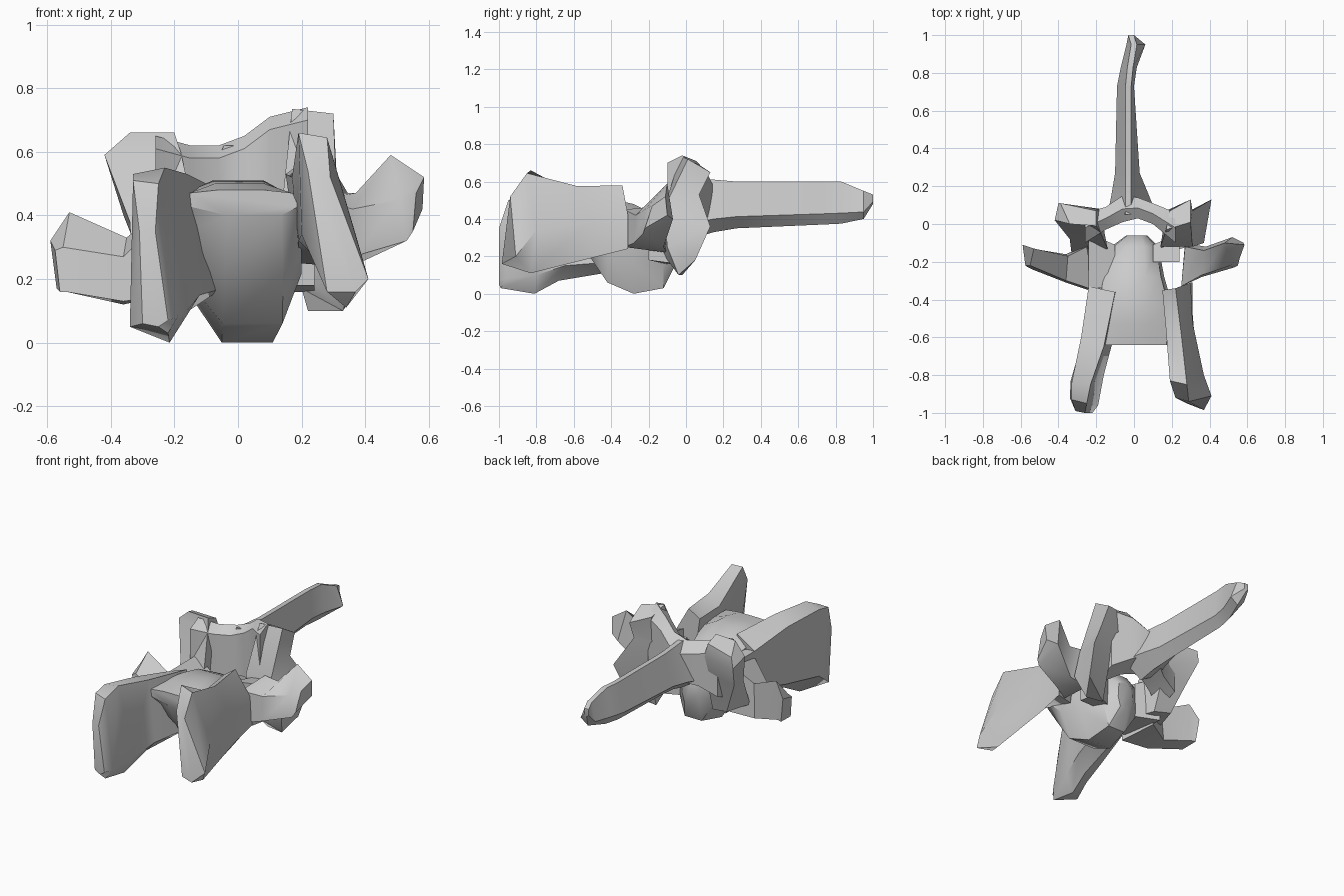
import bpy, bmesh
from math import radians


def loft(name, rings, angle=38):
    """Skin equal-sized rings of (x, y, z) points and close both ends."""
    bm = bmesh.new()
    rows = [[bm.verts.new(p) for p in r] for r in rings]
    n = len(rows[0])
    for a, b in zip(rows, rows[1:]):
        for i in range(n):
            j = (i + 1) % n
            bm.faces.new((a[i], a[j], b[j], b[i]))
    bm.faces.new(rows[0])
    bm.faces.new(rows[-1][::-1])
    bmesh.ops.recalc_face_normals(bm, faces=bm.faces)
    me = bpy.data.meshes.new(name)
    bm.to_mesh(me)
    bm.free()
    ob = bpy.data.objects.new(name, me)
    bpy.context.collection.objects.link(ob)
    bpy.ops.object.select_all(action='DESELECT')
    ob.select_set(True)
    bpy.context.view_layer.objects.active = ob
    bpy.ops.object.shade_smooth_by_angle(angle=radians(angle))
    return ob


# Long rear spine: y, left x, right x, ridge x, top z, bottom z
def spine_ring(y, xl, xr, xt, zt, zb):
    zm = zb + 0.25 * (zt - zb)
    return [(xt - .015, y, zt), (xt + .015, y, zt), (xr, y, zm),
            ((xl + xr) / 2, y, zb), (xl, y, zm)]


loft("rear_spine", [spine_ring(*s) for s in [
    (.05, -.14, .12, -.03, .62, .30), (.15, -.12, .08, -.03, .61, .33),
    (.27, -.10, .03, -.03, .60, .35), (.73, -.09, .00, -.03, .60, .37),
    (.83, -.07, .015, -.02, .60, .375), (.95, -.04, .06, .00, .55, .40),
    (1.0, -.03, .00, -.015, .53, .48)]])


# Central body: y, left x, right x, bottom z, top z
def body_ring(y, xl, xr, zb, zt):
    w, h = xr - xl, zt - zb
    return [(xl + .38 * w, y, zb), (xr - .15 * w, y, zb),
            (xr, y, zb + .35 * h), (xr - .05 * w, y, zt - .12 * h),
            (xr - .3 * w, y, zt), (xl + .3 * w, y, zt),
            (xl + .05 * w, y, zt - .12 * h), (xl, y, zb + .4 * h)]


loft("central_body", [body_ring(*s) for s in [
    (-.06, -.04, .07, .15, .32), (-.12, -.12, .13, .03, .40),
    (-.28, -.18, .16, .00, .48), (-.42, -.20, .20, .06, .51),
    (-.53, -.19, .20, .22, .50), (-.64, -.17, .19, .40, .48)]])

# Front wings
loft("front_wing_left", [
    [(-.24, -.33, .44), (-.10, -.36, .50), (-.05, -.40, .17),
     (-.15, -.38, .12), (-.22, -.35, .20)],
    [(-.28, -.60, .50), (-.16, -.65, .53), (-.12, -.65, .15),
     (-.20, -.68, .07), (-.27, -.60, .14)],
    [(-.33, -.84, .53), (-.23, -.85, .55), (-.16, -.80, .10),
     (-.215, -.81, .00), (-.335, -.83, .12)],
    [(-.33, -.93, .51), (-.25, -.95, .50), (-.19, -.96, .08),
     (-.22, -.99, .03), (-.34, -.92, .05)],
    [(-.31, -.99, .35), (-.26, -1.0, .35), (-.22, -1.0, .07),
     (-.25, -1.0, .05), (-.30, -.98, .06)]])

loft("front_wing_right", [
    [(.15, -.35, .53), (.22, -.34, .58), (.30, -.31, .42),
     (.31, -.31, .24), (.19, -.35, .25)],
    [(.17, -.57, .52), (.25, -.58, .575), (.31, -.52, .38),
     (.31, -.47, .20), (.19, -.60, .32)],
    [(.19, -.83, .66), (.28, -.85, .645), (.37, -.80, .34),
     (.34, -.83, .11), (.20, -.84, .34)],
    [(.22, -.92, .54), (.29, -.94, .52), (.41, -.91, .20),
     (.37, -.985, .16), (.28, -.95, .16)]])


# Rear arch: x, front y, back y, bottom z, top z
def arch_ring(x, yf, yb, zb, zt):
    return [(x, yf, zb), (x, yf, zt - .04), (x, (yf + yb) / 2, zt),
            (x, yb, zt - .06), (x, yb, zb + .06)]


loft("rear_arch", [arch_ring(*s) for s in [
    (-.26, -.10, .06, .25, .65), (-.15, -.03, .09, .30, .62),
    (-.06, .01, .15, .33, .62), (.02, .03, .14, .34, .65),
    (.10, .00, .11, .32, .71), (.22, -.10, .06, .25, .74)]])

# Upright joint columns, each from top to bottom
loft("joint_column_right", [
    [(.17, -.03, .735), (.30, .01, .72), (.30, .13, .65), (.19, .07, .69)],
    [(.14, -.12, .45), (.31, -.12, .45), (.31, .07, .53), (.17, .07, .53)],
    [(.17, -.15, .25), (.37, -.10, .25), (.41, .13, .36), (.22, .03, .30)],
    [(.20, -.08, .17), (.33, -.04, .10), (.38, .05, .18), (.22, -.02, .10)]])
loft("joint_column_left", [
    [(-.20, -.01, .66), (-.34, .00, .66), (-.39, .11, .61), (-.20, .07, .63)],
    [(-.18, -.04, .60), (-.42, .02, .59), (-.40, .11, .54), (-.18, .08, .55)],
    [(-.14, -.13, .42), (-.34, -.08, .38), (-.36, .04, .40), (-.18, .07, .45)],
    [(-.15, -.16, .20), (-.33, -.16, .20), (-.28, .00, .20), (-.17, -.02, .18)]])

# Side processes reaching out from the columns
loft("side_process_right", [
    [(.25, -.33, .25), (.25, -.33, .45), (.27, -.12, .47), (.27, -.10, .22)],
    [(.36, -.28, .27), (.36, -.27, .42), (.37, -.14, .47), (.38, -.12, .25)],
    [(.53, -.23, .32), (.51, -.22, .45), (.48, -.10, .59), (.52, -.07, .40)],
    [(.55, -.22, .35), (.56, -.18, .47), (.585, -.11, .52), (.58, -.10, .42)]])
loft("side_process_left", [
    [(-.21, -.36, .15), (-.21, -.35, .42), (-.25, -.12, .42), (-.23, -.10, .15)],
    [(-.36, -.31, .13), (-.36, -.30, .27), (-.35, -.17, .33), (-.36, -.16, .12)],
    [(-.54, -.24, .16), (-.55, -.22, .30), (-.53, -.13, .41), (-.54, -.13, .17)],
    [(-.56, -.23, .16), (-.575, -.22, .29), (-.59, -.11, .32), (-.57, -.12, .17)]])

# Short bridges joining the columns to the body
for name, s, y0 in (("bridge_left", -1, -.34), ("bridge_right", 1, -.20)):
    loft(name, [
        [(s * .10, y0, .18), (s * .10, y0, .42), (s * .10, -.11, .38), (s * .10, -.11, .16)],
        [(s * .24, y0, .18), (s * .24, y0, .44), (s * .24, -.05, .44), (s * .24, -.05, .16)]])
